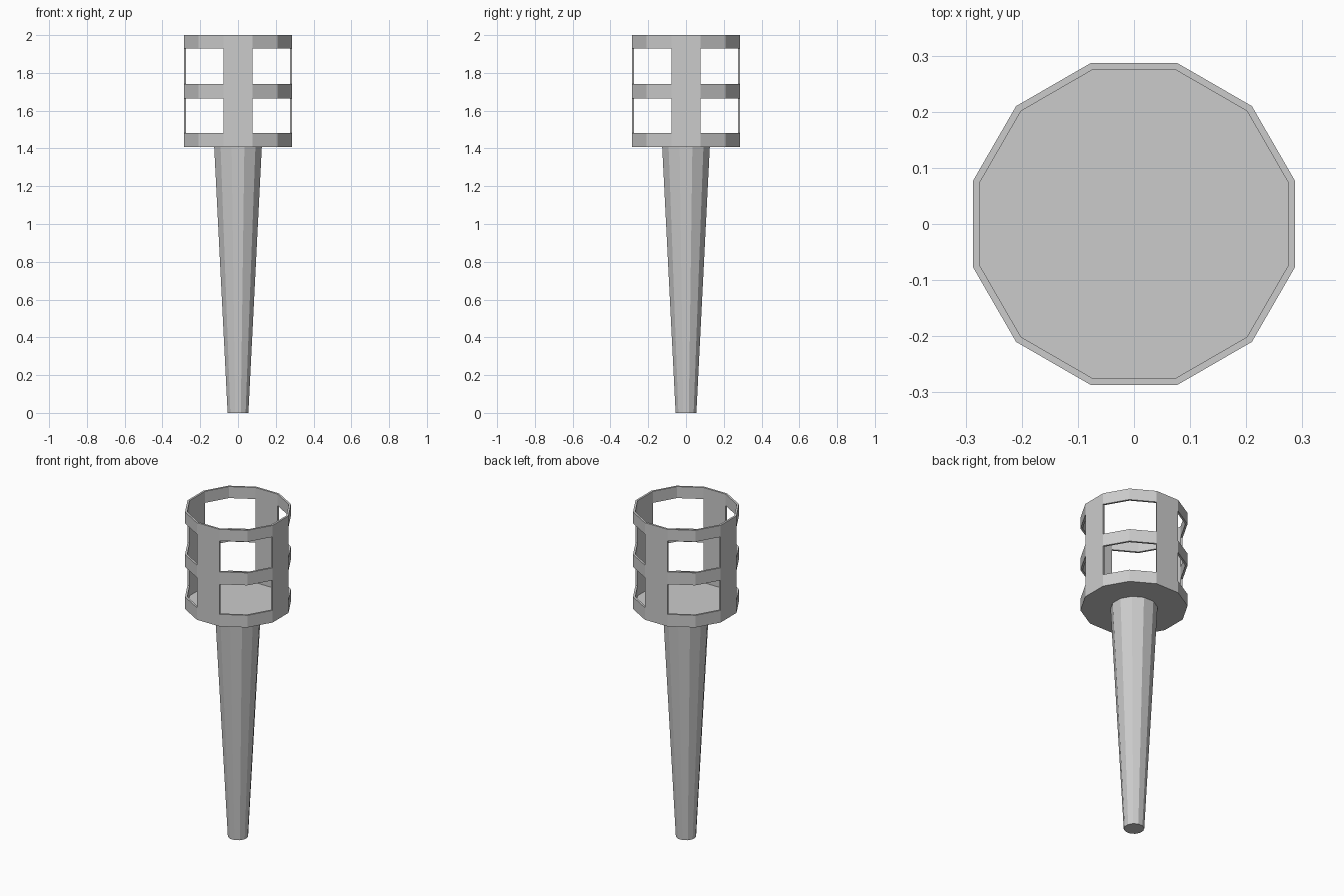
import bpy, bmesh
from math import cos, sin, radians

if "Cube" in bpy.data.objects:
    bpy.data.objects.remove(bpy.data.objects["Cube"])

SIDES = 12


def ring(bm, apothem, z):
    # Twelve-sided ring with a flat side facing each axis
    r = apothem / cos(radians(15))
    return [bm.verts.new((r * cos(radians(15 + 30 * i)), r * sin(radians(15 + 30 * i)), z))
            for i in range(SIDES)]


def finish(bm, name):
    bmesh.ops.recalc_face_normals(bm, faces=bm.faces)
    mesh = bpy.data.meshes.new(name)
    bm.to_mesh(mesh)
    bm.free()
    obj = bpy.data.objects.new(name, mesh)
    bpy.context.collection.objects.link(obj)


# Tapered handle
bm = bmesh.new()
low, high = ring(bm, 0.055, 0), ring(bm, 0.126, 1.408)
for i in range(SIDES):
    j = (i + 1) % SIDES
    bm.faces.new((low[i], low[j], high[j], high[i]))
bm.faces.new(low[::-1])
bm.faces.new(high)
finish(bm, "handle")

# Basket: outer and inner shells with two rows of windows
LEVELS = [1.408, 1.482, 1.665, 1.741, 1.93, 2.0]
WINDOW_ROWS = (1, 3)
bm = bmesh.new()
outer = [ring(bm, 0.287, z) for z in LEVELS]
inner = [ring(bm, 0.275, z) for z in [LEVELS[0] + 0.012] + LEVELS[1:]]
partner = {a: b for ro, ri in zip(outer, inner) for a, b in zip(ro, ri)}
outer_faces = [outer[0]]
for k in range(len(LEVELS) - 1):
    for i in range(SIDES):
        # Posts stay on the four sides that face an axis
        if k in WINDOW_ROWS and i % 3 != 2:
            continue
        j = (i + 1) % SIDES
        outer_faces.append([outer[k][i], outer[k][j], outer[k + 1][j], outer[k + 1][i]])
for verts in outer_faces:
    bm.faces.new(verts)
edges = [e.verts[:] for e in bm.edges if e.is_boundary]
for verts in outer_faces:
    bm.faces.new([partner[v] for v in reversed(verts)])
# Wall thickness around the windows and rim
for a, b in edges:
    bm.faces.new((a, b, partner[b], partner[a]))
finish(bm, "basket")
